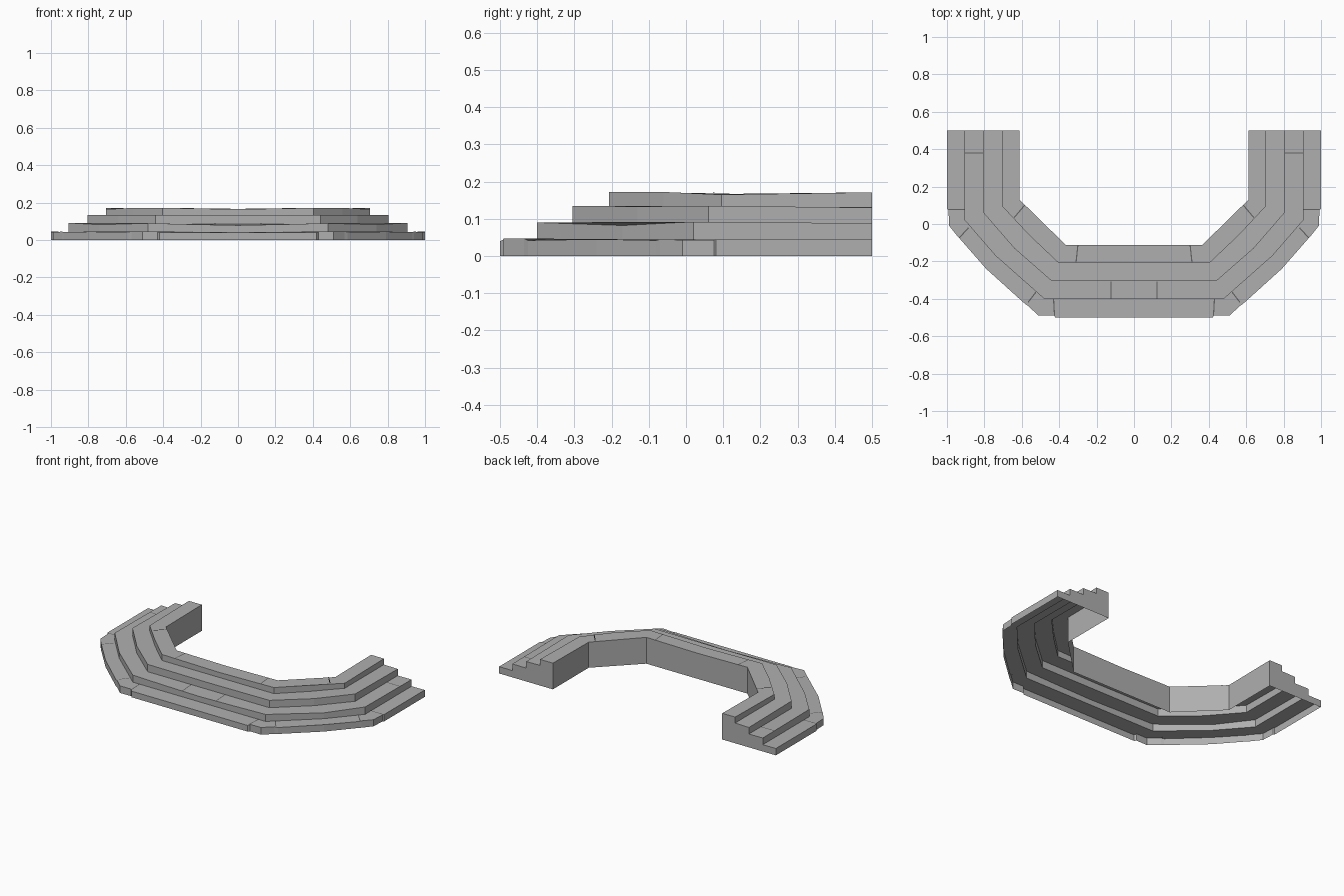
import bpy
from mathutils import Vector

if "Cube" in bpy.data.objects:
    bpy.data.objects.remove(bpy.data.objects["Cube"])

# Half outlines (right side), running from the back end round to the front centre.
# Each point: x, y, height of the tread edge there (slightly worn stone).
EDGES = [
    [(1, .5, .045), (1, .08, .045), (.992, .075, .043), (.988, -.01, .043),
     (.94, -.07, .045), (.93, -.08, .042), (.79, -.24, .045), (.585, -.425, .042),
     (.57, -.435, .047), (.51, -.49, .047), (.43, -.488, .045), (.42, -.5, .04), (0, -.5, .04)],
    [(.905, .5, .088), (.905, .02, .092), (.74, -.17, .082), (.48, -.4, .09),
     (.25, -.4, .084), (0, -.4, .079)],
    [(.805, .5, .13), (.805, .06, .135), (.64, -.13, .133), (.44, -.305, .135), (0, -.305, .132)],
    [(.705, .5, .171), (.705, .095, .165), (.56, -.06, .172), (.405, -.207, .172),
     (.30, -.207, .17), (0, -.207, .165)],
]
INNER = [(.612, .5, .171), (.612, .13, .167), (.365, -.112, .172), (0, -.112, .167)]
TREAD_Z = [0, .044, .087, .132]      # height where each riser starts

# Joints between slabs: outer point, inner point
JOINTS = [
    ((.992, .078, .0455), (.905, .078, .0455)), ((.935, -.075, .0455), (.885, -.02, .0455)),
    ((.575, -.43, .0465), (.525, -.365, .0465)), ((.425, -.49, .0455), (.43, -.402, .0455)),
    ((.903, .38, .0895), (.807, .38, .0895)), ((.122, -.398, .083), (.122, -.307, .0885)),
    ((.64, .035, .1725), (.585, .1, .1705)), ((.31, -.205, .172), (.30, -.114, .1725)),
]


def grey(name, value):
    mat = bpy.data.materials.new(name)
    mat.diffuse_color = (value, value, value, 1)
    mat.use_nodes = True
    mat.node_tree.nodes["Principled BSDF"].inputs["Base Color"].default_value = mat.diffuse_color
    return mat


stone = grey("stone", .43)
dark = grey("dark_joint", .12)


def make_part(name, faces, mat=stone):
    """Build a flat-shaded mesh from face loops and mirror it across x."""
    verts, polys, index = [], [], {}
    for face in faces:
        poly = []
        for p in face:
            if p not in index:
                index[p] = len(verts)
                verts.append(p)
            poly.append(index[p])
        polys.append(poly)
    mesh = bpy.data.meshes.new(name)
    mesh.from_pydata(verts, [], polys)
    mesh.materials.append(mat)
    obj = bpy.data.objects.new(name, mesh)
    bpy.context.collection.objects.link(obj)
    mirror = obj.modifiers.new("mirror", 'MIRROR')
    mirror.merge_threshold = .0005


def at(p, z):
    return (p[0], p[1], z)


# Stone steps: riser quads plus one tread reaching to the next step
for i, edge in enumerate(EDGES):
    z0 = TREAD_Z[i]
    risers = [(at(a, z0), a, b, at(b, z0)) for a, b in zip(edge, edge[1:])]
    if i < 3:
        back = [at(p, TREAD_Z[i + 1]) for p in EDGES[i + 1]]
    else:
        back = INNER
    make_part(f"step_{i + 1}", risers + [back + edge[::-1]])

# Inner wall, full height down to the ground
make_part("inner_wall", [(at(a, 0), at(b, 0), b, a) for a, b in zip(INNER, INNER[1:])])

# Stepped end faces closing the arms (underside stays open)
profile = [at(EDGES[0][0], 0), at(INNER[0], 0), INNER[0]]
for i in (3, 2, 1, 0):
    profile.append(EDGES[i][0])
    if i:
        profile.append(at(EDGES[i][0], TREAD_Z[i]))
make_part("end_face", [profile])

# Slab joints: narrow dark strips lying across the treads
strips = []
for a, b in JOINTS:
    a, b = Vector(a), Vector(b)
    side = (b - a).cross(Vector((0, 0, 1))).normalized() * .003
    strips.append([tuple(p) for p in (a + side, b + side, b - side, a - side)])
make_part("slab_joints", strips, dark)
